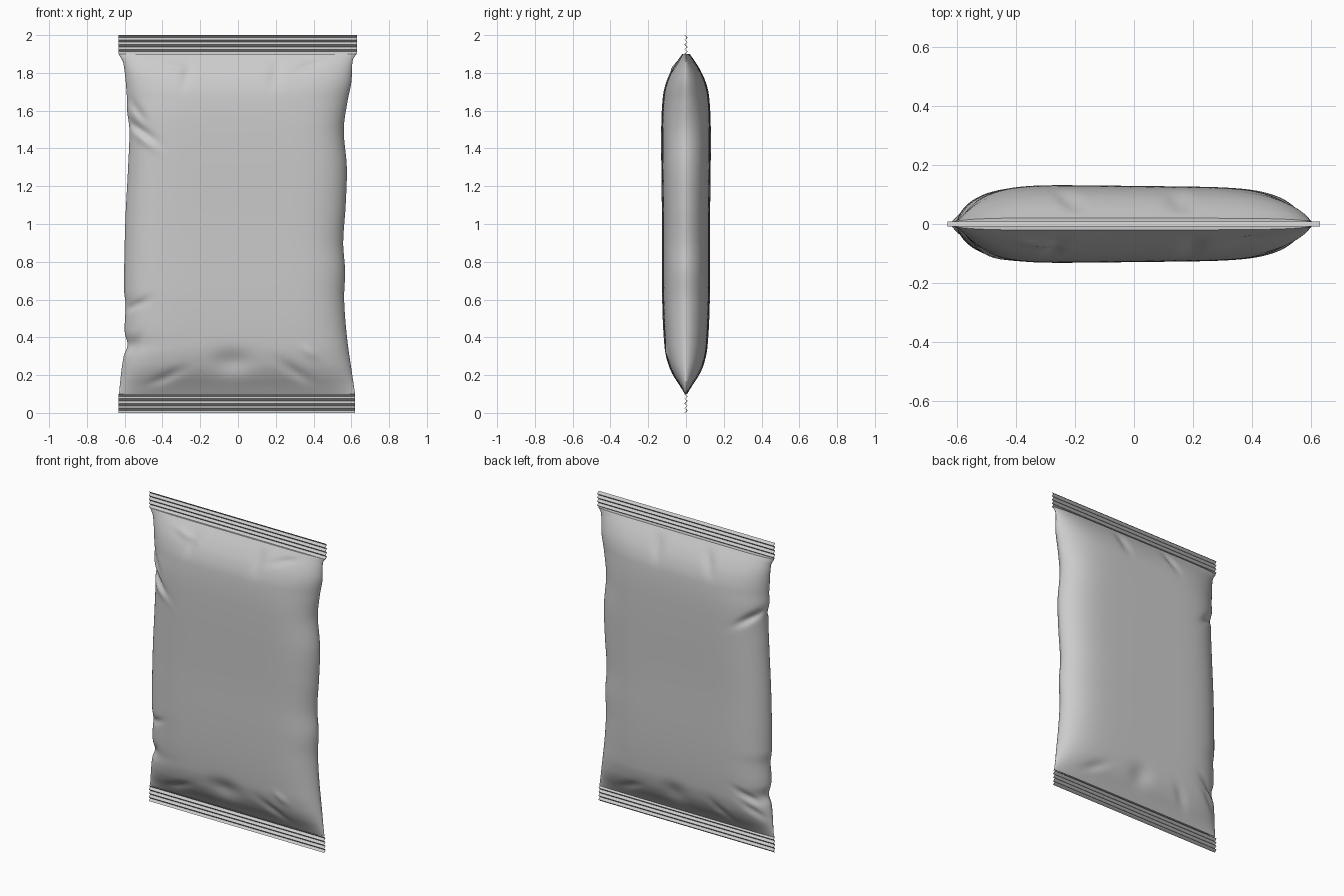
import bpy, bmesh
from math import cos, sin, pi, exp, radians

if "Cube" in bpy.data.objects:
    bpy.data.objects.remove(bpy.data.objects["Cube"])


def curve(pts, t):
    """Catmull-Rom style interpolation through (t, value) points."""
    if t <= pts[0][0]:
        return pts[0][1]
    if t >= pts[-1][0]:
        return pts[-1][1]
    i = max(k for k in range(len(pts) - 1) if pts[k][0] <= t)

    def slope(k):
        a, b = pts[max(k - 1, 0)], pts[min(k + 1, len(pts) - 1)]
        return (b[1] - a[1]) / (b[0] - a[0])
    (t0, v0), (t1, v1) = pts[i], pts[i + 1]
    h = t1 - t0
    s = (t - t0) / h
    return ((2*s**3 - 3*s**2 + 1) * v0 + (s**3 - 2*s**2 + s) * h * slope(i)
            + (3*s**2 - 2*s**3) * v1 + (s**3 - s**2) * h * slope(i + 1))


# Outline of the pouch: left edge, right edge and half depth against height
LEFT = [(.1, -.63), (.2, -.62), (.3, -.605), (.36, -.585), (.43, -.6), (.57, -.595), (.65, -.603),
        (1, -.597), (1.3, -.582), (1.5, -.575), (1.6, -.587), (1.67, -.588), (1.85, -.607), (1.9, -.632)]
RIGHT = [(.1, .62), (.2, .605), (.4, .577), (.6, .562), (.75, .567), (.9, .557), (1.1, .57),
         (1.3, .576), (1.5, .56), (1.65, .58), (1.75, .6), (1.87, .608), (1.9, .628)]
DEPTH = [(.1, .006), (.14, .03), (.2, .068), (.26, .094), (.35, .112), (.6, .124), (1, .125),
         (1.5, .129), (1.68, .12), (1.76, .1), (1.83, .066), (1.9, .02)]
POWER = [(.1, 7), (.3, 6), (.5, 6), (1.5, 6), (1.7, 5), (1.9, 7)]

# Creases: side (-1 front, 1 back), x, z, angle, length, width, height
CREASES = [
    (-1, -.52, 1.50, -38, .10, .022, -.022), (-1, -.50, 1.45, -38, .08, .022, .012),
    (-1, -.53, 1.60, -55, .07, .02, -.012), (-1, -.54, .57, 25, .07, .02, -.014),
    (-1, -.55, .36, 60, .06, .025, -.012), (-1, -.27, 1.79, 75, .06, .022, -.012),
    (-1, -.33, 1.83, -15, .08, .015, .008), (-1, .20, 1.80, 80, .07, .03, -.012),
    (-1, .38, 1.84, 20, .09, .018, -.010), (-1, -.03, .27, 90, .06, .10, -.022),
    (-1, .30, .22, -35, .09, .025, -.014), (-1, -.38, .19, 25, .10, .025, -.012),
    (-1, .38, .32, -40, .05, .02, .008),
    (1, -.52, 1.52, -35, .09, .022, -.022), (1, -.50, .36, 30, .08, .02, -.014),
    (1, -.53, .27, 35, .08, .02, -.012), (1, .15, 1.80, 80, .07, .03, -.014),
    (1, -.22, 1.80, 65, .07, .025, -.014), (1, .02, .25, 85, .06, .07, -.016),
    (1, -.30, .22, 45, .07, .025, -.012), (1, .35, .2, -25, .09, .025, -.010),
]


def skin_depth(side, u, x, z):
    p = curve(POWER, z)
    d = curve(DEPTH, z) * max(0, 1 - abs(u) ** p) ** .62 * (1 - .05 * u)
    bump = 0
    for s, cx, cz, ang, length, width, height in CREASES:
        if s == side:
            c, n = cos(radians(ang)), sin(radians(ang))
            a = ((x - cx) * c + (z - cz) * n) / length
            b = (-(x - cx) * n + (z - cz) * c) / width
            bump += height * exp(-a * a - b * b)
    fade = min(1, (z - .1) / .06, (1.9 - z) / .05) * min(1, d / .05)
    return max(d + bump * fade, d * .3)


def add_mesh(name, bm):
    bmesh.ops.recalc_face_normals(bm, faces=bm.faces)
    me = bpy.data.meshes.new(name)
    bm.to_mesh(me)
    bm.free()
    ob = bpy.data.objects.new(name, me)
    bpy.context.collection.objects.link(ob)
    bpy.ops.object.select_all(action='DESELECT')
    ob.select_set(True)
    bpy.context.view_layer.objects.active = ob
    bpy.ops.object.shade_smooth_by_angle(angle=radians(45))
    return ob


# Puffed pouch lofted from rings
N, ROWS = 160, 140
bm = bmesh.new()
rings = []
for r in range(ROWS + 1):
    z = .1 + 1.8 * r / ROWS
    l, rt = curve(LEFT, z), curve(RIGHT, z)
    ring = []
    for k in range(N):
        t = 2 * pi * k / N
        u = -cos(t)
        side = -1 if k < N / 2 else 1
        x = (l + rt) / 2 + u * (rt - l) / 2
        ring.append(bm.verts.new((x, side * skin_depth(side, u, x, z), z)))
    rings.append(ring)
for a, b in zip(rings, rings[1:]):
    for k in range(N):
        j = (k + 1) % N
        bm.faces.new((a[k], a[j], b[j], b[k]))
bm.faces.new(rings[0])
bm.faces.new(rings[-1])
add_mesh("pouch_body", bm)


# Crimped seals: zigzag strips closing both ends
def seal(name, z0, x0, x1):
    bm = bmesh.new()
    steps, thick = 8, .002
    prof = [((.007 if i % 2 else -.007), z0 + .1 * i / steps) for i in range(steps + 1)]
    loop = [(y - thick, z) for y, z in prof] + [(y + thick, z) for y, z in reversed(prof)]
    ends = [[bm.verts.new((x, y, z)) for y, z in loop] for x in (x0, x1)]
    n = len(loop)
    for k in range(n):
        j = (k + 1) % n
        bm.faces.new((ends[0][k], ends[0][j], ends[1][j], ends[1][k]))
    for e in ends:
        for k in range(steps):
            bm.faces.new((e[k], e[k + 1], e[n - 2 - k], e[n - 1 - k]))
    add_mesh(name, bm)


seal("bottom_seal", 0, -.632, .62)
seal("top_seal", 1.9, -.632, .63)
